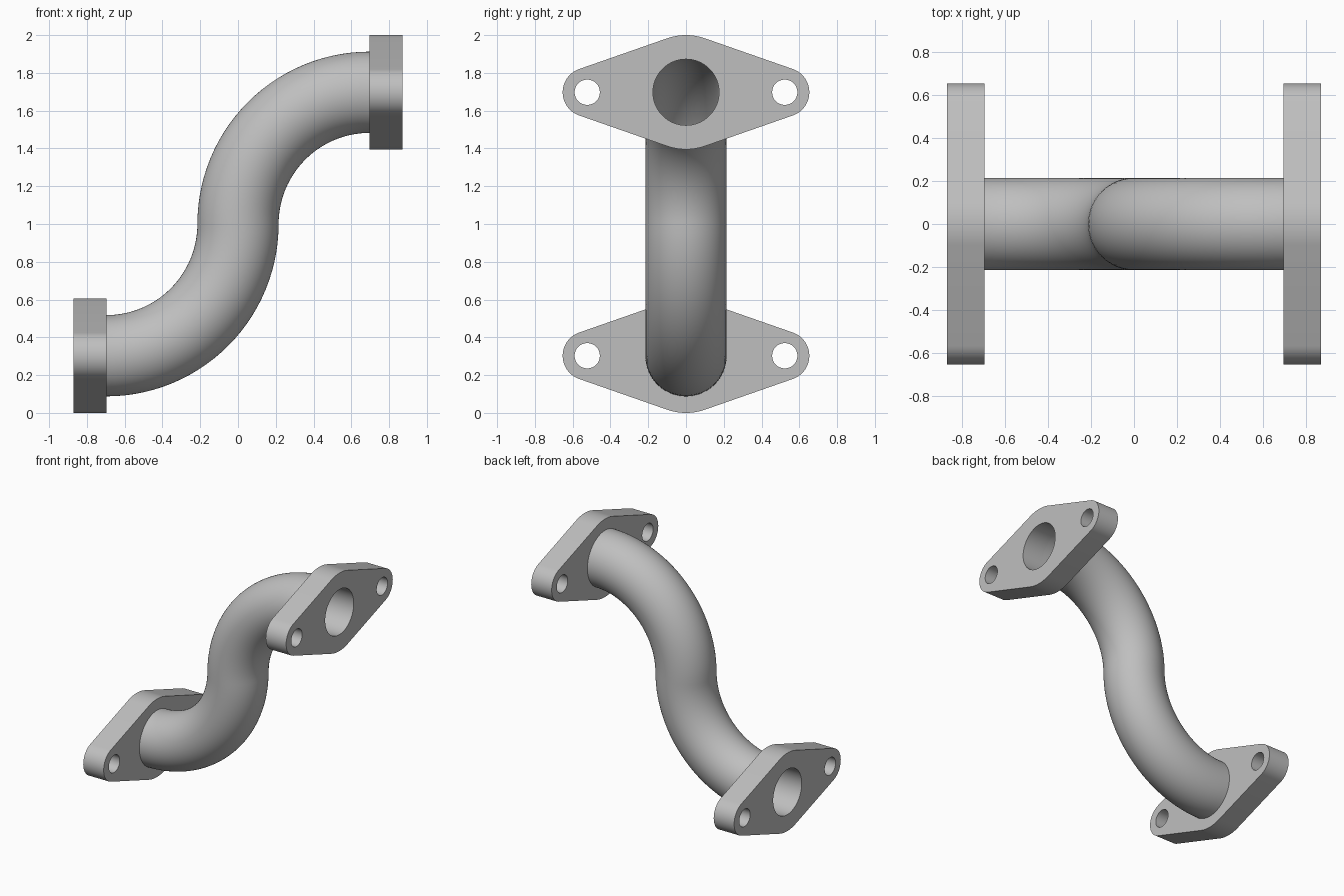
import bpy
import bmesh
from math import sin, cos, pi, asin

cube = bpy.data.objects.get("Cube")
if cube:
    bpy.data.objects.remove(cube, do_unlink=True)

# Main dimensions
LOW_Z, HIGH_Z = 0.3025, 1.6975      # port centre heights
BEND = (HIGH_Z - LOW_Z) / 2         # bend radius of each elbow
PIPE_R, BORE_R = 0.215, 0.175
INNER_X, OUTER_X = 0.695, 0.87      # flange faces
BOSS_R, EAR_R, BOLT_R, BOLT_Y = 0.3025, 0.13, 0.067, 0.523
SIDES, STEPS = 64, 28

metal = bpy.data.materials.new("grey metal")
metal.use_nodes = True
GREY = (0.52, 0.52, 0.52, 1)
metal.diffuse_color = GREY
metal.node_tree.nodes["Principled BSDF"].inputs["Base Color"].default_value = GREY


def finish(name, bm):
    bmesh.ops.recalc_face_normals(bm, faces=bm.faces[:])
    mesh = bpy.data.meshes.new(name)
    bm.to_mesh(mesh)
    bm.free()
    mesh.materials.append(metal)
    obj = bpy.data.objects.new(name, mesh)
    bpy.context.collection.objects.link(obj)
    bpy.ops.object.select_all(action='DESELECT')
    obj.select_set(True)
    bpy.context.view_layer.objects.active = obj
    bpy.ops.object.shade_smooth_by_angle(angle=pi / 6)
    return obj


def arc(cy, radius, start, end, steps):
    return [(cy + radius * cos(start + (end - start) * i / steps),
             radius * sin(start + (end - start) * i / steps))
            for i in range(steps + 1)]


def circle(cy, radius, steps):
    return arc(cy, radius, 0, 2 * pi, steps)[:-1]


def bridge(bm, a, b):
    n = len(a)
    for i in range(n):
        bm.faces.new((a[i], a[(i + 1) % n], b[(i + 1) % n], b[i]))


def flange_outline():
    # Rounded diamond: central boss and two ears joined by tangent lines
    t = pi / 2 - asin((BOSS_R - EAR_R) / BOLT_Y)
    return (arc(BOLT_Y, EAR_R, -t, t, 20) + arc(0, BOSS_R, t, pi - t, 12)
            + arc(-BOLT_Y, EAR_R, pi - t, pi + t, 20)
            + arc(0, BOSS_R, pi + t, 2 * pi - t, 12))


def flange(name, x0, x1, z):
    bm = bmesh.new()
    loops = [flange_outline(), circle(0, BORE_R, SIDES),
             circle(BOLT_Y, BOLT_R, 32), circle(-BOLT_Y, BOLT_R, 32)]
    caps = ([], [])
    for loop in loops:
        rings = [[bm.verts.new((x, y, z + h)) for y, h in loop] for x in (x0, x1)]
        bridge(bm, *rings)
        for cap, ring in zip(caps, rings):
            cap += [bm.edges.get((ring[i - 1], ring[i])) for i in range(len(ring))]
    # Flat faces around the three holes
    for cap in caps:
        bmesh.ops.triangle_fill(bm, edges=cap, use_beauty=True, normal=(1, 0, 0))
    return finish(name, bm)


def pipe():
    # S-shaped centre line: (x, z, angle of travel)
    path = []
    for i in range(STEPS + 1):
        a = pi / 2 * i / STEPS
        path.append((-BEND + BEND * sin(a), 1 - BEND * cos(a), a))
    path += [(-x, 2 - z, a) for x, z, a in reversed(path[:-1])]

    bm = bmesh.new()
    skins = []
    for radius in (PIPE_R, BORE_R):
        rings = [[bm.verts.new((x - h * sin(a), y, z + h * cos(a)))
                  for y, h in circle(0, radius, SIDES)] for x, z, a in path]
        for r0, r1 in zip(rings, rings[1:]):
            bridge(bm, r0, r1)
        skins.append(rings)
    # Close the wall thickness at both ends
    for end in (0, -1):
        bridge(bm, skins[0][end], skins[1][end])
    return finish("curved_pipe", bm)


pipe()
flange("lower_flange", -OUTER_X, -INNER_X, LOW_Z)
flange("upper_flange", INNER_X, OUTER_X, HIGH_Z)
